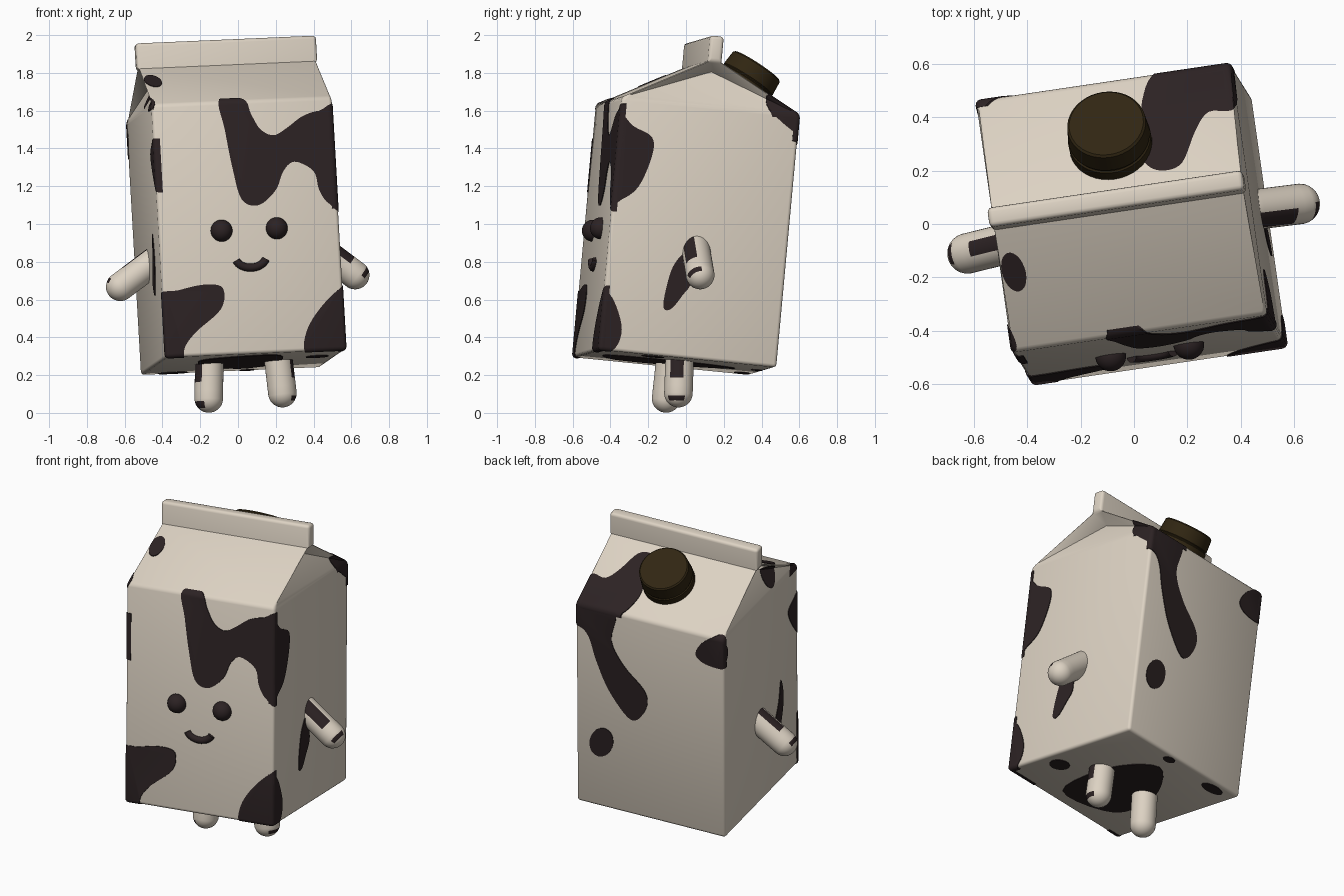
import bpy, bmesh
from math import pi, cos, sin
from mathutils import Vector, Matrix

if "Cube" in bpy.data.objects:
    bpy.data.objects.remove(bpy.data.objects["Cube"])


def material(name, r, g, b):
    m = bpy.data.materials.new(name)
    m.use_nodes = True
    m.diffuse_color = (r, g, b, 1)
    bsdf = next(n for n in m.node_tree.nodes if n.type == 'BSDF_PRINCIPLED')
    bsdf.inputs["Base Color"].default_value = (r, g, b, 1)
    bsdf.inputs["Roughness"].default_value = 0.7
    return m


CREAM = material("cream", 0.72, 0.645, 0.545)
DARK = material("dark brown", 0.025, 0.016, 0.017)
CAP = material("olive brown", 0.03, 0.019, 0.006)

# The carton leans: its own axes and the centre of its base
ex = Vector((0.988, 0.146, 0.043)).normalized()
ez = Vector((-0.067, 0.09, 0.994))
ez = (ez - ez.dot(ex) * ex).normalized()
ey = ez.cross(ex)
TILT = Matrix((ex, ey, ez)).transposed().to_4x4()
TILT.translation = (0.029, -0.0615, 0.2675)
UNTILT = TILT.inverted()
W, D, EAVE, FOLD, TOP, FIN = 0.483, 0.478, 1.345, 1.58, 1.717, 0.037


def add_object(name, bm, mats, matrix=TILT, smooth=True):
    me = bpy.data.meshes.new(name)
    bm.to_mesh(me)
    bm.free()
    ob = bpy.data.objects.new(name, me)
    bpy.context.collection.objects.link(ob)
    for m in mats:
        me.materials.append(m)
    ob.matrix_world = matrix
    if smooth:
        for o in bpy.context.selected_objects:
            o.select_set(False)
        ob.select_set(True)
        bpy.context.view_layer.objects.active = ob
        bpy.ops.object.shade_smooth_by_angle(angle=0.6)
    return ob


def carton(grow=0.0):
    """Box, roof slopes, folded-in gables and the top fin."""
    bm = bmesh.new()
    half = {}
    for s in (-1, 1):
        prof = [(-D, 0), (D, 0), (D, EAVE), (FIN, FOLD), (FIN, TOP), (-FIN, TOP), (-FIN, FOLD), (-D, EAVE)]
        half[s] = [bm.verts.new((s * W, y, z)) for y, z in prof]
        a = half[s]
        tip = bm.verts.new((s * (W - 0.1), 0, FOLD - 0.05))
        bm.faces.new((a[0], a[1], a[2], a[7]))
        bm.faces.new((a[7], a[2], tip))
        bm.faces.new((a[2], a[3], tip))
        bm.faces.new((a[6], a[7], tip))
        bm.faces.new((a[3], a[6], tip))
        bm.faces.new((a[3], a[4], a[5], a[6]))
    for i in range(8):
        j = (i + 1) % 8
        bm.faces.new((half[-1][i], half[-1][j], half[1][j], half[1][i]))
    bmesh.ops.recalc_face_normals(bm, faces=bm.faces)
    edges = [e for e in bm.edges if e.calc_face_angle_signed() > 0.3]
    bmesh.ops.bevel(bm, geom=edges, offset=0.018, segments=3, profile=0.5, affect='EDGES')
    bm.normal_update()
    if grow:
        moves = [(v, v.normal * grow) for v in bm.verts]
        for v, d in moves:
            v.co += d
    return bm


body = add_object("carton_body", carton(), [CREAM])


# Painted patches: outlines cut out of a thin skin over the carton
def smooth_loop(points, steps=5):
    p = [Vector(q) for q in points]
    n, out = len(p), []
    for i in range(n):
        a, b, c, d = p[i - 1], p[i], p[(i + 1) % n], p[(i + 2) % n]
        for k in range(steps):
            t = k / steps
            out.append(0.5 * (2 * b + (c - a) * t + (2 * a - 5 * b + 4 * c - d) * t * t
                              + (3 * b - a - 3 * c + d) * t ** 3))
    return out


def oval(x, y, rx, ry, lean=0.0):
    return [(x + rx * cos(a) + lean * sin(a), y + ry * sin(a))
            for a in (pi / 4 * k for k in range(8))]


def patches(name, axis, lo, hi, own_frame, outlines):
    """Extrude outlines along one axis between two depths in the carton's frame."""
    bm = bmesh.new()
    for outline in outlines:
        ends = ([], [])
        for q in smooth_loop(outline):
            p = Vector((q.x, q.y))
            p = Vector((*p[:axis], 0, *p[axis:]))
            ray = Vector([float(k == axis) for k in range(3)])
            if not own_frame:
                p, ray = UNTILT @ p, UNTILT.to_3x3() @ ray
            for end, depth in zip(ends, (lo, hi)):
                end.append(bm.verts.new(p + ray * ((depth - p[axis]) / ray[axis])))
        n = len(ends[0])
        bm.faces.new(ends[0])
        bm.faces.new(ends[1])
        for i in range(n):
            j = (i + 1) % n
            bm.faces.new((ends[0][i], ends[0][j], ends[1][j], ends[1][i]))
    bmesh.ops.recalc_face_normals(bm, faces=bm.faces)
    ob = add_object(name, bm, [DARK], smooth=False)
    for op, other in (('INTERSECT', skin), ('DIFFERENCE', body)):
        mod = ob.modifiers.new(op.lower(), 'BOOLEAN')
        mod.operation, mod.object, mod.solver = op, other, 'EXACT'
    graph = bpy.context.evaluated_depsgraph_get()
    me = bpy.data.meshes.new_from_object(ob.evaluated_get(graph))
    ob.modifiers.clear()
    ob.data = me
    me.materials.clear()
    me.materials.append(DARK)
    for f in me.polygons:
        f.material_index = 0


skin = add_object("skin_cutter", carton(0.004), [DARK])
skin.hide_render = True
patches("front_patches", 1, -0.6, -0.45, False, [
    [(-.1, 1.66), (.03, 1.66), (.07, 1.58), (.12, 1.5), (.19, 1.47), (.26, 1.51), (.34, 1.57), (.43, 1.6),
     (.53, 1.6), (.56, 1.1), (.48, 1.11), (.43, 1.18), (.4, 1.28), (.3, 1.33), (.24, 1.28), (.2, 1.18),
     (.11, 1.1), (.02, 1.13), (-.03, 1.3), (-.07, 1.5)],
    [(-.44, .6), (-.31, .65), (-.17, .68), (-.08, .66), (-.09, .55), (-.22, .43), (-.28, .35), (-.3, .27),
     (-.44, .27)],
    [(.6, .67), (.53, .65), (.44, .56), (.37, .45), (.35, .34), (.4, .3), (.62, .3)]])
patches("left_side_patches", 0, 0.45, 0.6, False, [
    [(-.42, 1.52), (-.36, 1.6), (-.28, 1.52), (-.18, 1.46), (-.18, 1.36), (-.25, 1.2), (-.34, 1.13), (-.44, 1.1)],
    [(-.51, .58), (-.44, .65), (-.38, .59), (-.34, .44), (-.39, .33), (-.53, .31)],
    [(.01, .85), (-.06, .79), (-.1, .68), (-.12, .56), (-.08, .55), (-.02, .62), (.03, .7)],
    [(.43, 1.63), (.48, 1.69), (.64, 1.63), (.64, 1.46), (.53, 1.52)]])
patches("roof_patches", 2, 1.32, 1.7, False, [
    [(.1, .58), (.37, .63), (.38, .44), (.28, .42), (.23, .35), (.18, .23), (.11, .2), (.05, .22),
     (.02, .28), (.04, .35), (.03, .46)],
    oval(-.45, -.18, .045, .073, -.015),
    [(-.49, -.37), (-.46, -.4), (-.44, -.47), (-.5, -.49)]])
patches("back_patches", 1, 0.45, 0.6, True, [
    [(.5, 1.36), (.23, 1.36), (.25, 1.15), (.17, 1.0), (.04, .87), (.02, .77), (.08, .66), (.15, .66),
     (.27, .81), (.35, .99), (.39, 1.12), (.43, 1.18), (.5, 1.22)],
    oval(.32, .44, .075, .1, -.02),
    [(-.3, 1.2), (-.34, 1.29), (-.44, 1.36), (-.52, 1.36), (-.52, 1.17), (-.38, 1.15)]])
patches("right_side_patches", 0, -0.6, -0.45, True, [
    [(-.5, 1.15), (-.4, 1.13), (-.35, 1.08), (-.41, .96), (-.5, .88)],
    [(-.25, .68), (-.28, .54), (-.23, .36), (-.17, .42), (-.22, .55)],
    [(.5, 1.32), (.44, 1.28), (.44, 1.21), (.5, 1.17)]])
patches("base_patches", 2, -0.1, 0.015, True, [
    [(.04, .32), (.19, .06), (.12, -.37), (-.24, -.28), (-.21, .06)],
    oval(.37, -.17, .06, .06), oval(-.32, .41, .08, .04), oval(.08, .43, .04, .03)])
bpy.data.objects.remove(skin)


# Arms and legs: capsules with a painted streak and a spot
def limb(name, root, tip, r, streak):
    root, tip, streak = Vector(root), Vector(tip), Vector(streak).normalized()
    length = (tip - root).length
    turn = (tip - root).to_track_quat('Z', 'Y').to_matrix()
    bm = bmesh.new()
    bmesh.ops.create_uvsphere(bm, u_segments=32, v_segments=17, radius=r)
    for v in bm.verts:
        if v.co.z > 0:
            v.co.z += length
    for k in range(1, 8):
        bmesh.ops.bisect_plane(bm, geom=bm.verts[:] + bm.edges[:] + bm.faces[:],
                               plane_co=(0, 0, length * k / 8), plane_no=(0, 0, 1))
    bm.normal_update()
    for f in bm.faces:
        mid = f.calc_center_median()
        side = Vector((mid.x, mid.y, 0)).normalized()
        near = (turn @ side).dot(streak)
        along = mid.z / length
        if (near > 0.9 and along < 0.78) or (near > 0.8 and 1.08 < along < 1.17):
            f.material_index = 1
    add_object(name, bm, [CREAM, DARK], Matrix.Translation(root) @ turn.to_4x4())


limb("left_arm", (.42, .05, .88), (.62, .075, .73), .076, (.5, -.6, .6))
limb("right_arm", (-.42, -.06, .82), (-.623, -.11, .668), .076, (-.5, .1, .8))
limb("left_leg", (.2, -.03, .4), (.235, -.04, .105), .076, (.9, -.2, 0))
limb("right_leg", (-.15, -.07, .4), (-.155, -.105, .077), .076, (-.8, -.6, 0))

# Face: ball eyes and a tube smile
for side, name in ((-1, "right_eye"), (1, "left_eye")):
    bm = bmesh.new()
    bmesh.ops.create_uvsphere(bm, u_segments=24, v_segments=16, radius=0.058)
    add_object(name, bm, [DARK], TILT @ Matrix.Translation((side * 0.148, -D, 0.66)))

curve = bpy.data.curves.new("smile", 'CURVE')
curve.dimensions = '3D'
curve.bevel_depth = 0.021
curve.bevel_resolution = 4
curve.use_fill_caps = True
line = curve.splines.new('POLY')
line.points.add(16)
for k, p in enumerate(line.points):
    a = pi * (1.1 + 0.8 * k / 16)
    p.co = (0.083 * cos(a), -D, 0.517 + 0.06 * sin(a), 1)
curve.materials.append(DARK)
smile = bpy.data.objects.new("smile", curve)
bpy.context.collection.objects.link(smile)
smile.matrix_world = TILT

# Screw cap: turned profile standing on the back roof slope
bm = bmesh.new()
profile = [(0, -.03), (.156, -.03), (.156, .045), (.15, .05), (.15, .055), (.154, .06), (.148, .138), (.14, .146), (0, .146)]
ring = [bm.verts.new((x, 0, z)) for x, z in profile]
edges = [bm.edges.new(pair) for pair in zip(ring, ring[1:])]
bmesh.ops.spin(bm, geom=ring + edges, cent=(0, 0, 0), axis=(0, 0, 1), angle=2 * pi, steps=40)
bmesh.ops.remove_doubles(bm, verts=bm.verts, dist=0.0005)
bmesh.ops.recalc_face_normals(bm, faces=bm.faces)
slope = Vector((0, EAVE - FOLD, FIN - D)).normalized() * -1
foot = Vector((0, 0.226, EAVE + (FOLD - EAVE) * (D - 0.226) / (D - FIN)))
add_object("screw_cap", bm, [CAP],
           TILT @ Matrix.Translation(foot) @ slope.to_track_quat('Z', 'Y').to_matrix().to_4x4())
